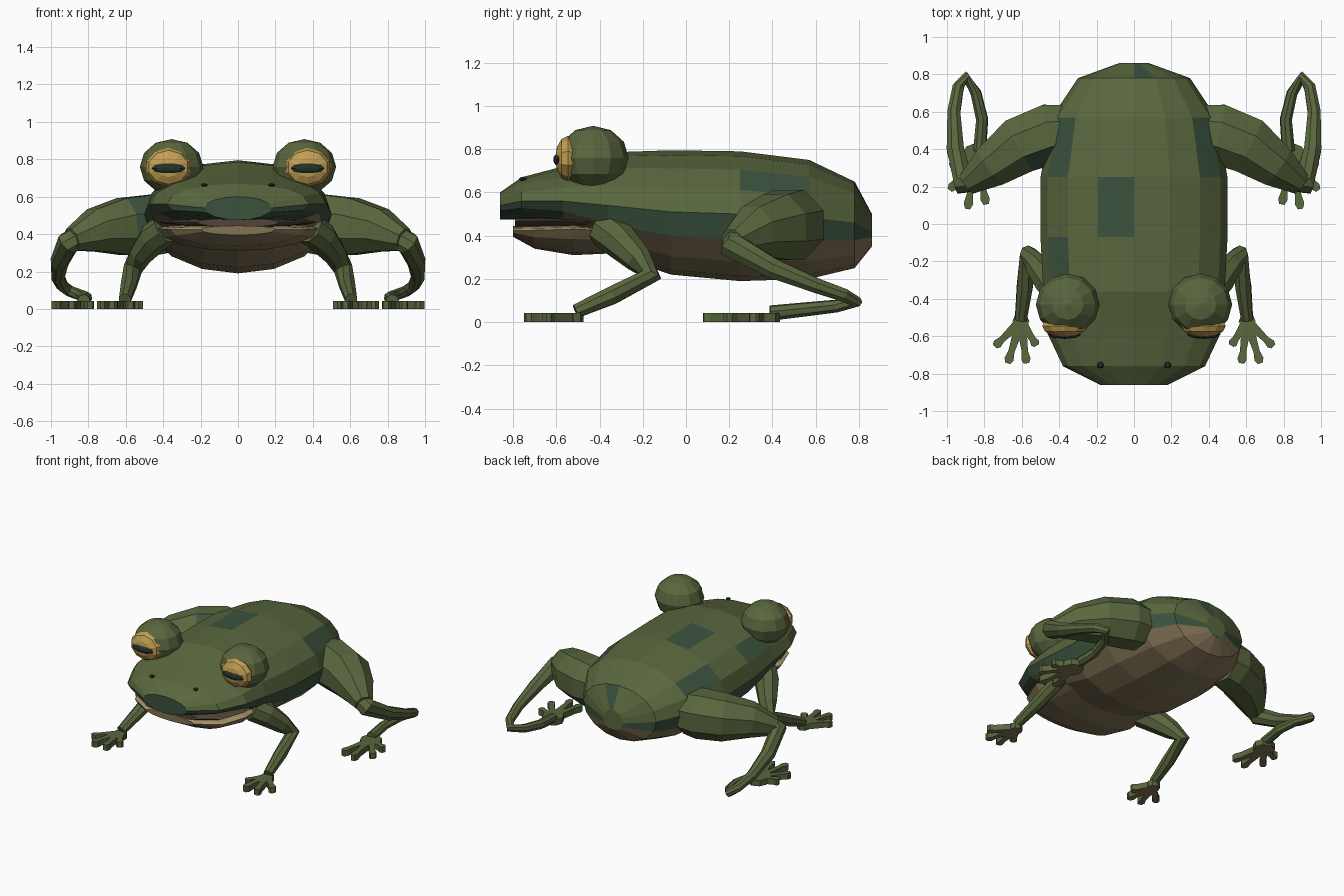
import bpy, bmesh, math
from mathutils import Vector, Matrix

if "Cube" in bpy.data.objects:
    bpy.data.objects.remove(bpy.data.objects["Cube"])


def make_mat(name, rgb):
    m = bpy.data.materials.new(name)
    m.diffuse_color = (*rgb, 1)
    m.use_nodes = True
    m.node_tree.nodes["Principled BSDF"].inputs["Base Color"].default_value = m.diffuse_color
    return m


MATS = [make_mat("moss_green", (0.100, 0.135, 0.048)),
        make_mat("dark_green", (0.044, 0.085, 0.048)),
        make_mat("belly_tan", (0.225, 0.172, 0.092)),
        make_mat("lip_tan", (0.38, 0.29, 0.15)),
        make_mat("eye_gold", (0.54, 0.34, 0.085)),
        make_mat("pupil_dark", (0.015, 0.032, 0.022)),
        make_mat("mouth_brown", (0.085, 0.06, 0.035))]
GREEN, DARK, BELLY, LIP, GOLD, PUPIL, MOUTH = range(7)


def finish(bm, name):
    bmesh.ops.recalc_face_normals(bm, faces=bm.faces)
    me = bpy.data.meshes.new(name)
    bm.to_mesh(me)
    bm.free()
    for m in MATS:
        me.materials.append(m)
    ob = bpy.data.objects.new(name, me)
    bpy.context.collection.objects.link(ob)
    return ob


def loft(name, rings, color):
    """Skin closed rings; color(ring, segment) gives the material of a face."""
    bm = bmesh.new()
    vs = [[bm.verts.new(p) for p in r] for r in rings]
    n = len(vs[0])
    for j in range(len(vs) - 1):
        for i in range(n):
            k = (i + 1) % n
            f = bm.faces.new((vs[j][i], vs[j][k], vs[j + 1][k], vs[j + 1][i]))
            f.material_index = color(j, i)
    for j, r in ((-1, vs[0]), (len(vs) - 1, vs[-1])):
        bm.faces.new(r).material_index = color(j, 0)
    return finish(bm, name)


def ovals(sections, n=16):
    """Cross-sections: y, half width, centre height, rise, drop."""
    out = []
    for y, w, zc, up, down in sections:
        ring = []
        for i in range(n):
            a = 2 * math.pi * i / n
            s = math.sin(a)
            ring.append((w * math.cos(a), y, zc + s * (up if s > 0 else down)))
        out.append(ring)
    return out


def limb(name, pts, side, color=lambda j, i: GREEN, n=8):
    """Tapered tube through x, y, z, radius points."""
    ps = [Vector((p[0] * side, p[1], p[2])) for p in pts]
    normal = Vector((0, 0, 1))
    rings = []
    for j, p in enumerate(ps):
        t = Vector()
        if j > 0:
            t += (p - ps[j - 1]).normalized()
        if j < len(ps) - 1:
            t += (ps[j + 1] - p).normalized()
        t.normalize()
        normal = (normal - t * normal.dot(t)).normalized()
        b = t.cross(normal)
        r = pts[j][3]
        rings.append([p + r * (math.cos(2 * math.pi * (i + .5) / n) * normal
                               + math.sin(2 * math.pi * (i + .5) / n) * b)
                      for i in range(n)])
    return loft(name, rings, color)


def prism(bm, outline, z0, z1):
    lo = [bm.verts.new((x, y, z0)) for x, y in outline]
    hi = [bm.verts.new((x, y, z1)) for x, y in outline]
    bm.faces.new(lo).material_index = BELLY
    bm.faces.new(hi).material_index = GREEN
    for i in range(len(lo)):
        k = (i + 1) % len(lo)
        bm.faces.new((lo[i], lo[k], hi[k], hi[i])).material_index = GREEN


def foot(name, base, tips, palm, side):
    """Flat palm with toes that flare at the tips."""
    bm = bmesh.new()
    bx, by = base
    prism(bm, [(side * (bx + palm * math.cos(a * math.pi / 4)),
                by + palm * math.sin(a * math.pi / 4)) for a in range(8)], 0, .043)
    for tx, ty in tips:
        d = Vector((tx - bx, ty - by))
        length = d.length
        d.normalize()
        q = Vector((-d.y, d.x))
        half = [(0, .028), (length * .72, .017), (length * .9, .025), (length, .014)]
        pts = [Vector(base) + d * l + q * w for l, w in half]
        pts += [Vector(base) + d * l - q * w for l, w in reversed(half)]
        prism(bm, [(side * p.x, p.y) for p in pts], 0, .043)
    return finish(bm, name)


def ball(name, loc, size, mat, segs=12, rings=6, turn=0):
    bm = bmesh.new()
    bmesh.ops.create_uvsphere(bm, u_segments=segs, v_segments=rings, radius=1)
    bmesh.ops.transform(bm, verts=bm.verts, matrix=Matrix.Translation(loc)
                        @ Matrix.Diagonal((*size, 1)) @ Matrix.Rotation(turn, 4, 'X'))
    for f in bm.faces:
        f.material_index = mat
    return finish(bm, name)


# Body with side band, belly and square back patches
PATCHES = {(4, 4), (7, 3), (5, 1), (5, 6), (3, 6)}


def body_color(j, i):
    if j < 0:
        return DARK
    if i < 8:
        return DARK if (j, i) in PATCHES else GREEN
    if i in (8, 15) or j < 2:
        return DARK
    return BELLY


loft("body", ovals([(-.86, .18, .54, .06, .065), (-.76, .38, .56, .11, .085),
                    (-.57, .47, .56, .16, .12), (-.36, .485, .54, .245, .22),
                    (-.07, .50, .51, .285, .29), (.25, .50, .50, .29, .31),
                    (.57, .44, .485, .265, .285), (.78, .30, .46, .19, .21),
                    (.86, .08, .42, .08, .07)]), body_color)

# Lower jaw with pale lip, and the mouth above it
loft("lower_jaw", ovals([(-.80, .20, .425, .02, .03), (-.70, .36, .425, .025, .085),
                         (-.52, .43, .43, .025, .12), (-.30, .41, .42, .02, .10)]),
     lambda j, i: LIP if i < 8 and j >= 0 else BELLY)
loft("mouth", ovals([(-.79, .22, .465, .02, .03), (-.70, .36, .465, .02, .03),
                     (-.52, .42, .465, .02, .03), (-.35, .40, .46, .02, .03)]),
     lambda j, i: MOUTH)

for side, tag in ((-1, "left"), (1, "right")):
    # Eye bulb, iris, slit pupil and nostril
    ball(tag + "_eye_bulb", (side * .355, -.43, .76), (.17, .165, .148), GREEN)
    ball(tag + "_iris", (side * .372, -.545, .757), (.125, .06, .105), GOLD,
         10, 6, math.pi / 2)
    ball(tag + "_pupil", (side * .372, -.592, .752), (.09, .022, .028), PUPIL, 8, 6)
    ball(tag + "_nostril", (side * .18, -.755, .662), (.018, .018, .01), PUPIL, 8, 4)

    # Front leg
    limb(tag + "_front_leg", [(.38, -.38, .43, .085), (.45, -.31, .38, .085),
                              (.52, -.22, .29, .065), (.562, -.165, .215, .052),
                              (.585, -.34, .125, .045), (.605, -.51, .05, .034)], side)
    foot(tag + "_front_foot", (.605, -.52),
         [(.52, -.65), (.575, -.745), (.675, -.745), (.745, -.655)], .045, side)

    # Hind leg: thigh, then shin and ankle folded back to the foot
    limb(tag + "_thigh", [(.36, .49, .45, .16), (.45, .48, .45, .175),
                          (.61, .42, .44, .165), (.76, .31, .42, .125),
                          (.89, .215, .37, .065)], side,
         lambda j, i: DARK if side < 0 and j in (0, 1) and i in (5, 6) else GREEN)
    limb(tag + "_shin", [(.85, .235, .385, .06), (.91, .22, .35, .066),
                         (.955, .40, .25, .05), (.963, .60, .17, .037),
                         (.94, .73, .125, .033), (.90, .785, .095, .03),
                         (.845, .70, .075, .03), (.812, .56, .06, .033),
                         (.825, .39, .042, .036)], side)
    foot(tag + "_hind_foot", (.845, .36),
         [(.985, .31), (.985, .18), (.89, .08), (.79, .105)], .075, side)
